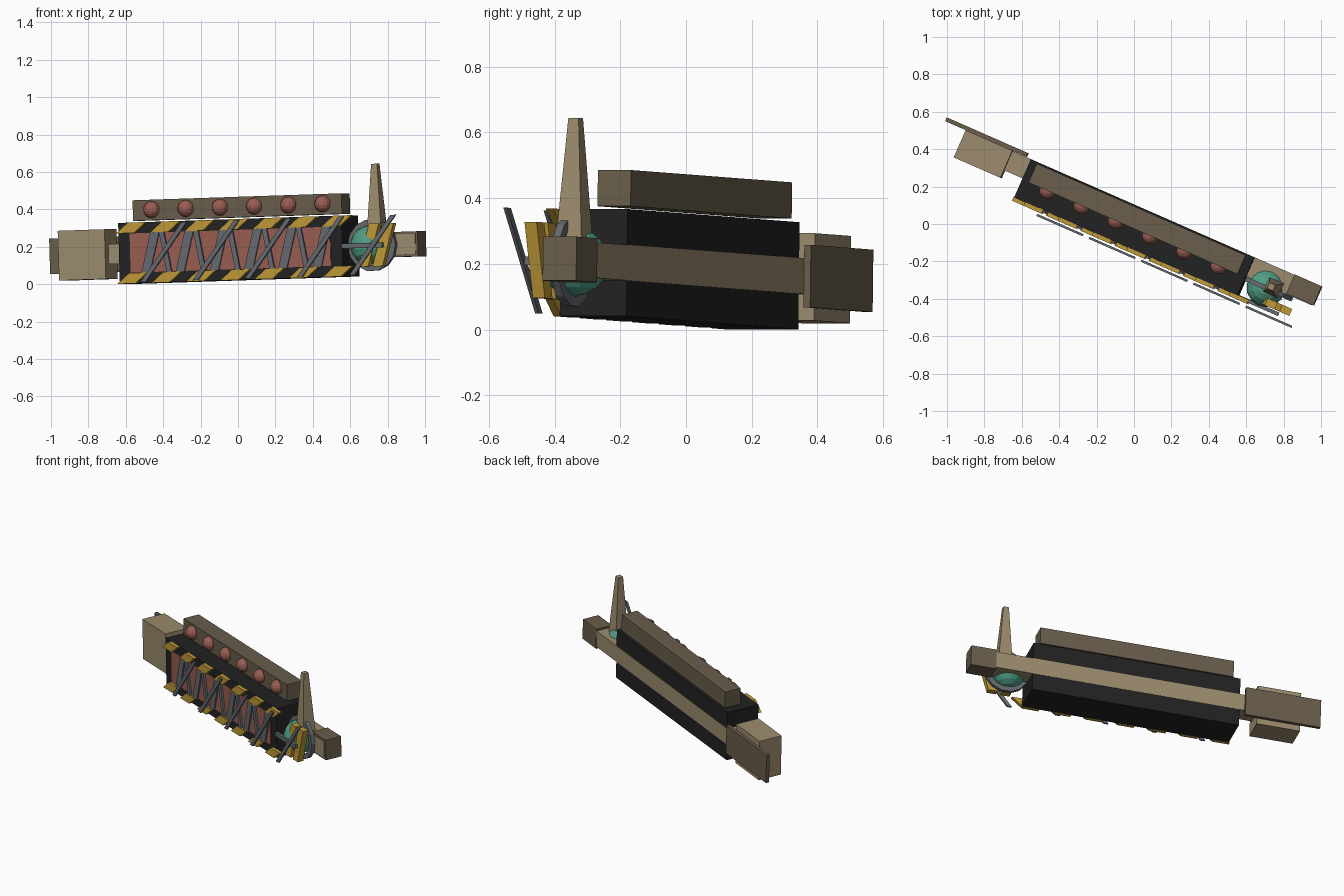
import bpy, bmesh, math
from mathutils import Matrix

cube = bpy.data.objects.get("Cube")
if cube:
    bpy.data.objects.remove(cube, do_unlink=True)


def material(name, *rgb):
    m = bpy.data.materials.new(name)
    m.use_nodes = True
    m.diffuse_color = (*rgb, 1)
    m.node_tree.nodes["Principled BSDF"].inputs["Base Color"].default_value = (*rgb, 1)
    return m


TAN = material("tan metal", 0.33, 0.26, 0.155)
BROWN = material("dark brown metal", 0.14, 0.11, 0.07)
BLACK = material("black casing", 0.016, 0.016, 0.016)
YELLOW = material("warning yellow", 0.52, 0.32, 0.04)
GREY = material("grey steel", 0.13, 0.145, 0.16)
RED = material("dull red", 0.32, 0.11, 0.085)
TEAL = material("teal", 0.08, 0.34, 0.24)

# Everything is built along x, then turned into its slanted resting pose
POSE = (Matrix.Translation((0.005, -0.02, 0.184))
        @ Matrix.Rotation(math.radians(-23.7), 4, 'Z')
        @ Matrix.Rotation(math.radians(-1.76), 4, 'Y'))


def finish(name, bm, mat):
    bmesh.ops.recalc_face_normals(bm, faces=bm.faces)
    bm.transform(POSE)
    me = bpy.data.meshes.new(name)
    bm.to_mesh(me)
    bm.free()
    me.materials.append(mat)
    ob = bpy.data.objects.new(name, me)
    bpy.context.collection.objects.link(ob)
    return ob


def prism(name, mat, outline, y0, y1):
    """Extrude an x-z outline from y0 to y1."""
    bm = bmesh.new()
    face = bm.faces.new([bm.verts.new((x, y0, z)) for x, z in outline])
    new = bmesh.ops.extrude_face_region(bm, geom=[face])["geom"]
    bmesh.ops.translate(bm, vec=(0, y1 - y0, 0),
                        verts=[v for v in new if isinstance(v, bmesh.types.BMVert)])
    return finish(name, bm, mat)


def box(name, mat, x0, x1, y0, y1, z0, z1):
    return prism(name, mat, [(x0, z0), (x1, z0), (x1, z1), (x0, z1)], y0, y1)


def slant(name, mat, x, width, lean, z0, z1, y0, y1):
    """Leaning bar with level ends, centred on x."""
    h, l = width / 2, lean / 2
    return prism(name, mat, [(x - l - h, z0), (x - l + h, z0),
                             (x + l + h, z1), (x + l - h, z1)], y0, y1)


def sphere(name, mat, x, y, z, r):
    bm = bmesh.new()
    bmesh.ops.create_uvsphere(bm, u_segments=14, v_segments=9, radius=r,
                              matrix=Matrix.Translation((x, y, z)))
    return finish(name, bm, mat)


# Main casing with its front panel
box("casing", BLACK, -0.652, 0.652, -0.111, 0.111, -0.163, 0.163)
box("front_panel", RED, -0.585, 0.585, -0.116, -0.1, -0.105, 0.105)

# Spine bar, end blocks and rear plate
box("spine_bar", TAN, -0.8, 1.03, 0.0, 0.1125, -0.054, 0.054)
box("nose_block", BROWN, 0.884, 1.043, 0.004, 0.115, -0.067, 0.067)
box("stock_block", TAN, -1.035, -0.762, -0.045, 0.114, -0.133, 0.133)
box("stock_plate", BROWN, -1.156, -0.683, 0.114, 0.136, -0.095, 0.095)

# Upper bar with a row of bulbs
box("upper_bar", BROWN, -0.61, 0.61, -0.007, 0.103, 0.173, 0.283)
for i in range(6):
    sphere(f"bulb_{i + 1}", RED, -0.5 + 0.2 * i, -0.007, 0.23, 0.045)

# Hazard stripes along both front edges
for i in range(7):
    for edge, z in (("upper", 0.107), ("lower", -0.163)):
        slant(f"{edge}_stripe_{i + 1}", YELLOW, -0.57 + 0.2 * i, 0.105, 0.07,
              z, z + 0.056, -0.132, -0.108)

# Zigzag lattice in front of the panel
for i in range(6):
    slant(f"lattice_wide_{i + 1}", GREY, -0.464 + 0.2 * i, 0.05, 0.06,
          -0.11, 0.11, -0.125, -0.11)
for i in range(5):
    slant(f"lattice_thin_{i + 1}", GREY, -0.375 + 0.2 * i, 0.028, -0.04,
          -0.11, 0.11, -0.128, -0.11)

# Long diagonal rods
for i in range(5):
    slant(f"diagonal_rod_{i + 1}", GREY, -0.373 + 0.305 * i, 0.03, 0.25,
          -0.157, 0.157, -0.154, -0.142)

# Teal core inside a steel ring
sphere("core", TEAL, 0.77, -0.012, 0, 0.105)
SIDES = 14
bm = bmesh.new()
loops = []
for r, y in ((0.14, -0.025), (0.14, 0.0), (0.108, 0.0), (0.108, -0.025)):
    loops.append([bm.verts.new((0.785 + r * math.cos(a), y, r * math.sin(a)))
                  for a in (2 * math.pi * k / SIDES for k in range(SIDES))])
for a, b in zip(loops, loops[1:] + loops[:1]):
    for k in range(SIDES):
        n = (k + 1) % SIDES
        bm.faces.new((a[k], a[n], b[n], b[k]))
finish("core_ring", bm, GREY)

# Guard in front of the core
for i in range(2):
    slant(f"guard_bar_{i + 1}", YELLOW, 0.80 + 0.085 * i, 0.058, 0.07,
          -0.115, 0.115, -0.1, -0.06)
box("guard_rod", GREY, 0.655, 0.89, -0.125, -0.105, -0.014, 0.012)

# Tapered upright blade
bm = bmesh.new()
bmesh.ops.create_cone(bm, cap_ends=True, segments=4, radius1=0.5 ** 0.5, radius2=0.5 ** 0.5,
                      depth=1, matrix=Matrix.Rotation(math.pi / 4, 4, 'Z'))
for v in bm.verts:
    top = v.co.z > 0
    size = 0.034 if top else 0.088
    v.co = (0.808 + v.co.x * size, 0.004 + v.co.y * size, 0.435 if top else 0.04)
finish("upright_blade", bm, TAN)
